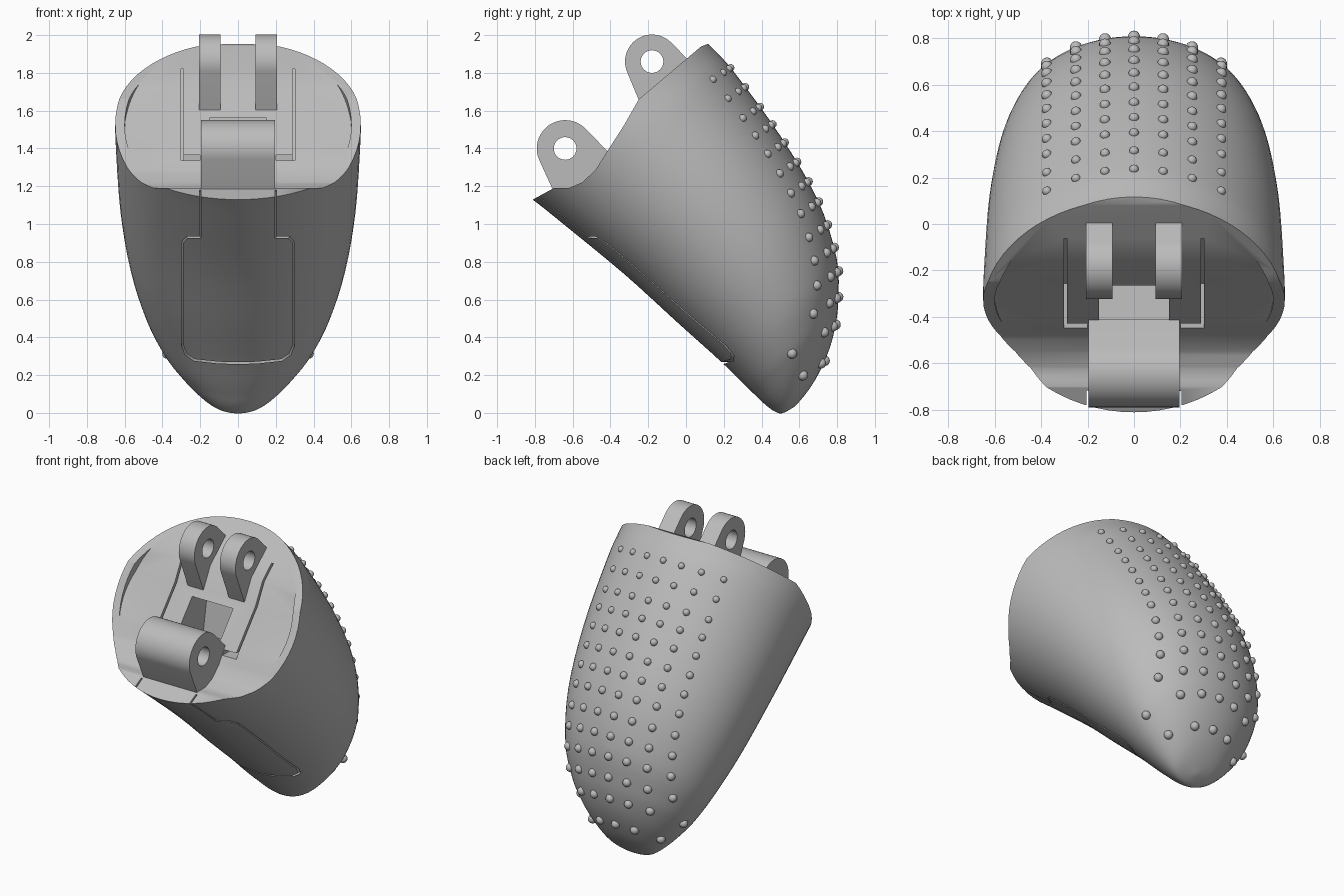
import bpy, bmesh, math
from mathutils import Vector
from mathutils.bvhtree import BVHTree

old = bpy.data.objects.get("Cube")
if old:
    bpy.data.objects.remove(old, do_unlink=True)

grey = bpy.data.materials.new("plain_grey")
grey.use_nodes = True
grey.diffuse_color = (0.5, 0.5, 0.5, 1)
grey.node_tree.nodes["Principled BSDF"].inputs["Base Color"].default_value = (0.5, 0.5, 0.5, 1)


def finish(name, bm):
    bmesh.ops.recalc_face_normals(bm, faces=bm.faces)
    mesh = bpy.data.meshes.new(name)
    bm.to_mesh(mesh)
    bm.free()
    mesh.materials.append(grey)
    ob = bpy.data.objects.new(name, mesh)
    bpy.context.collection.objects.link(ob)
    return ob


def boolean(ob, cutter, operation="DIFFERENCE"):
    mod = ob.modifiers.new("cut", "BOOLEAN")
    mod.object, mod.operation, mod.solver = cutter, operation, "EXACT"
    bpy.context.view_layer.objects.active = ob
    bpy.ops.object.modifier_apply(modifier=mod.name)
    bpy.data.objects.remove(cutter, do_unlink=True)


def smooth(ob, angle=35):
    bpy.ops.object.select_all(action="DESELECT")
    ob.select_set(True)
    bpy.context.view_layer.objects.active = ob
    bpy.ops.object.shade_smooth_by_angle(angle=math.radians(angle))


def prism(name, outline, x0, x1):
    """Side outline (y, z) extruded across x."""
    bm = bmesh.new()
    a = [bm.verts.new((x0, y, z)) for y, z in outline]
    b = [bm.verts.new((x1, y, z)) for y, z in outline]
    bm.faces.new(a)
    bm.faces.new(b)
    n = len(a)
    for i in range(n):
        j = (i + 1) % n
        bm.faces.new((a[i], a[j], b[j], b[i]))
    return finish(name, bm)


def ribbon(name, path, y_at, depth, width):
    """Thin wall following an (x, z) path, used as a groove cutter."""
    bm = bmesh.new()
    pts = [Vector(p) for p in path]
    rings = []
    for i, p in enumerate(pts):
        d0 = (p - pts[i - 1]).normalized() if i else (pts[1] - p).normalized()
        d1 = (pts[i + 1] - p).normalized() if i < len(pts) - 1 else d0
        t = (d0 + d1).normalized()
        n = Vector((-t.y, t.x)) * width / 2 / max(t.dot(d0), 0.5)
        y = y_at(p.y)
        rings.append([bm.verts.new((p.x + k * n.x, y + d, p.y + k * n.y))
                      for k, d in ((1, -0.15), (1, depth), (-1, depth), (-1, -0.15))])
    for r, q in zip(rings, rings[1:]):
        for i in range(4):
            j = (i + 1) % 4
            bm.faces.new((r[i], r[j], q[j], q[i]))
    bm.faces.new(rings[0])
    bm.faces.new(rings[-1])
    return finish(name, bm)


# Elliptical sections along the slanted axis: station, pad side, back side, half width
SECTIONS = [(-1.6, .09, 1.375, .648), (-1.38, .138, 1.38, .65), (-1.2, .17, 1.385, .647),
            (-.77, .24, 1.345, .625), (-.386, .283, 1.27, .575), (-.087, .318, 1.14, .495),
            (.085, .33, 1.0, .41), (.176, .338, .9, .34), (.25, .345, .79, .265),
            (.31, .36, .66, .185), (.34, .385, .56, .115), (.355, .45, .47, .01)]


def resample(rows, steps=4):
    out = []
    last = len(rows) - 1
    for i in range(last):
        p0, p1, p2, p3 = (Vector(rows[min(max(k, 0), last)]) for k in range(i - 1, i + 3))
        for k in range(steps):
            t = k / steps
            out.append(p1 + 0.5 * t * (p2 - p0 + t * (2 * p0 - 5 * p1 + 4 * p2 - p3
                                                      + t * (3 * p1 - p0 - 3 * p2 + p3))))
    return out + [Vector(rows[-1])]


def loft(name, rows, inset=0.0, sides=72):
    bm = bmesh.new()
    rings = []
    for s, pad, back, w in rows:
        c, h = (pad + back) / 2, (back - pad) / 2 - inset
        ring = []
        for i in range(sides):
            a = math.tau * i / sides
            t = c + h * math.sin(a)
            ring.append(bm.verts.new(((w - inset) * math.cos(a), .66 * s + .75 * t, .66 * t - .75 * s)))
        rings.append(ring)
    for r, q in zip(rings, rings[1:]):
        for i in range(sides):
            j = (i + 1) % sides
            bm.faces.new((r[i], r[j], q[j], q[i]))
    bm.faces.new(rings[0])
    bm.faces.new(rings[-1])
    return finish(name, bm)


# Fingertip body, trimmed by the side outline of its open end
rows = resample(SECTIONS)
body = loft("fingertip_body", rows)
bm = bmesh.new()
bm.from_mesh(body.data)
surface = BVHTree.FromBMesh(bm)
bm.free()
boolean(body, prism("trim", [(.5, 2.25), (.12, 1.955), (.08, 1.94), (-.25, 1.66), (-.33, 1.52),
                             (-.42, 1.38), (-.48, 1.285), (-.55, 1.22), (-.62, 1.19), (-.7, 1.19),
                             (-.81, 1.13), (-1, 1.02), (-1.2, 2.5), (.5, 2.5)], -1, 1))

# Recessed face under the rim
recess = prism("recess", [(-.46, 1.33), (-.23, 1.6), (-.06, 1.92), (.2, 2.3), (-.9, 1.9)], -1, 1)
boolean(recess, loft("inner", [r for r in rows if r[0] < -.3], .05), "INTERSECT")
boolean(body, recess)

# Central pocket
boolean(body, prism("pocket", [(-.46, 1.3), (-.15, 1.27), (-.1, 1.56), (-.4, 1.56)], -.15, .15))


# Grooves around the pad tongue and slots in the face
def pad_y(z):
    return -.81 + (1.13 - z) * 1.17


def face_y(z):
    return -.46 + (z - 1.33) * .7


half = [(.2, 1.45), (.2, .93), (.27, .93), (.295, .9), (.295, .36), (.275, .31), (.23, .28), (.1, .266)]
tongue = half + [(0, .264)] + [(-x, z) for x, z in reversed(half)]
boolean(body, ribbon("tongue_groove", tongue, pad_y, .15, .01))
for side in (-1, 1):
    boolean(body, ribbon("slot", [(side * .295, 1.335), (side * .295, 1.82)], face_y, .2, .013))
    boolean(body, ribbon("slot", [(side * .2, 1.35), (side * .3, 1.35)], face_y, .15, .03))
smooth(body)


# Hinge lugs: rounded eye blended into the body, with a pin hole
def hinge(name, centre, radius, feet, x0, x1):
    cy, cz = centre
    outline = [(cy + radius * math.cos(math.tau * i / 48), cz + radius * math.sin(math.tau * i / 48))
               for i in range(48)] + feet
    bm = bmesh.new()
    for x in (x0, x1):
        for y, z in outline:
            bm.verts.new((x, y, z))
    hull = bmesh.ops.convex_hull(bm, input=bm.verts)
    bmesh.ops.delete(bm, geom=list({v for v in hull["geom_interior"] + hull["geom_unused"]
                                    if isinstance(v, bmesh.types.BMVert)}), context="VERTS")
    bmesh.ops.dissolve_limit(bm, angle_limit=.01, verts=bm.verts, edges=bm.edges)
    ob = finish(name, bm)
    hole = [(cy + .06 * math.cos(math.tau * i / 32), cz + .06 * math.sin(math.tau * i / 32))
            for i in range(32)]
    boolean(ob, prism("hole", hole, x0 - .1, x1 + .1))
    smooth(ob)


hinge("front_knuckle", (-.64, 1.4), .15, [(-.7, 1.17), (-.5, 1.17), (-.41, 1.38)], -.197, .197)
for label, x in (("left", .15), ("right", -.15)):
    hinge(label + "_lug", (-.18, 1.86), .143, [(-.21, 1.56), (0, 1.7), (.05, 1.83)], x - .057, x + .057)

# Grip bumps projected onto the back in rows and columns
ROWS = [(.15, 1.77), (.23, 1.67), (.3, 1.56), (.37, 1.47), (.43, 1.37), (.5, 1.27), (.55, 1.16),
        (.6, 1.05), (.65, .93), (.67, .8), (.67, .66), (.65, .51), (.6, .34), (.65, .22)]
out = Vector((0, .83, .55)).normalized()
bm = bmesh.new()
for k, (y, z) in enumerate(ROWS):
    span = 2 if k == len(ROWS) - 1 else 3
    for c in range(-span, span + 1):
        hit = surface.ray_cast(Vector((c * .125, y, z)) + out, -out)[0]
        if hit:
            ball = bmesh.ops.create_uvsphere(bm, u_segments=14, v_segments=8, radius=.02 + .0006 * k)
            bmesh.ops.translate(bm, verts=ball["verts"], vec=hit)
smooth(finish("grip_bumps", bm), 60)
